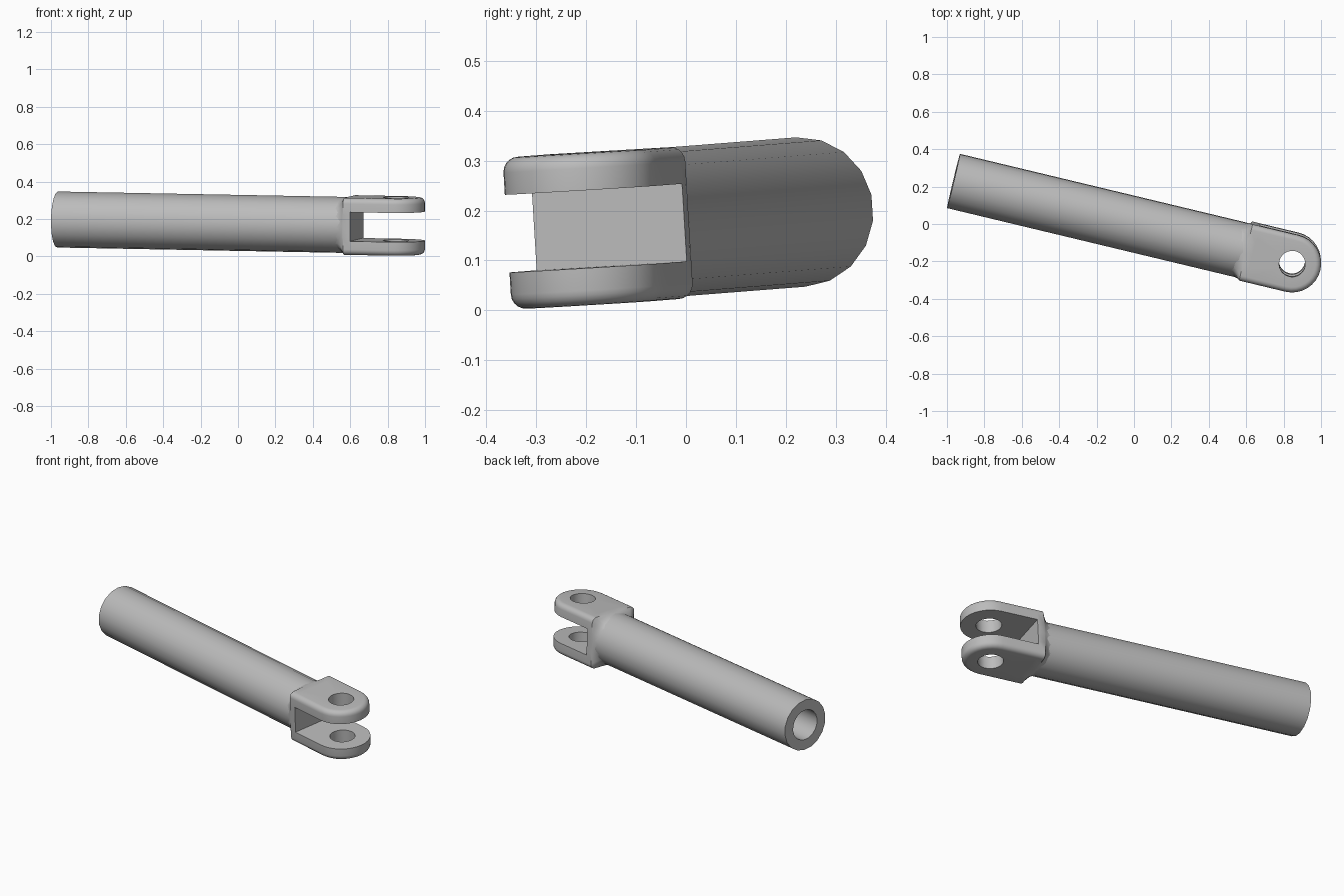
import bpy, bmesh
from math import sin, cos, pi
from mathutils import Vector, Matrix

if "Cube" in bpy.data.objects:
    bpy.data.objects.remove(bpy.data.objects["Cube"])

# Brushed grey metal used everywhere
grey = bpy.data.materials.new("grey_metal")
grey.use_nodes = True
colour = (0.5, 0.5, 0.5, 1)
grey.diffuse_color = colour
grey.node_tree.nodes["Principled BSDF"].inputs["Base Color"].default_value = colour

# Tilted working frame: origin at the pin centre, x along the rod, z through the pin
pin = Vector((0.845, -0.204, 0.163))
rod_end = Vector((-0.965, 0.23, 0.197))
along = (pin - rod_end).normalized()
up = Vector((0.004, -0.06, 1))
up = (up - along * up.dot(along)).normalized()
side = up.cross(along)
FRAME = Matrix.Translation(pin) @ Matrix((along, side, up)).transposed().to_4x4()
LENGTH = (pin - rod_end).length

RADIUS, BORE, PIN_HOLE = 0.15, 0.089, 0.07
WIDTH, HEIGHT, EDGE = 0.155, 0.1525, 0.03
SLOT, WALL = 0.078, -0.216


def loft(name, rings, closed=False):
    """Skin a series of equal-sized point rings; cap the ends unless closed."""
    bm = bmesh.new()
    rows = [[bm.verts.new(p) for p in ring] for ring in rings]
    pairs = list(zip(rows, rows[1:]))
    if closed:
        pairs.append((rows[-1], rows[0]))
    else:
        bm.faces.new(rows[0])
        bm.faces.new(rows[-1])
    n = len(rows[0])
    for a, b in pairs:
        for i in range(n):
            j = (i + 1) % n
            bm.faces.new((a[i], a[j], b[j], b[i]))
    bmesh.ops.recalc_face_normals(bm, faces=bm.faces)
    mesh = bpy.data.meshes.new(name)
    bm.to_mesh(mesh)
    bm.free()
    mesh.materials.append(grey)
    obj = bpy.data.objects.new(name, mesh)
    bpy.context.collection.objects.link(obj)
    obj.matrix_world = FRAME
    bpy.ops.object.select_all(action="DESELECT")
    obj.select_set(True)
    bpy.context.view_layer.objects.active = obj
    bpy.ops.object.shade_smooth_by_angle(angle=pi / 6)
    return obj


# Hollow shaft
def circle(x, r, n=18):
    return [(x, r * sin(2 * pi * i / n), r * cos(2 * pi * i / n)) for i in range(n)]


loft("shaft", [circle(WALL - 0.004, RADIUS), circle(-LENGTH, RADIUS),
               circle(-LENGTH, BORE), circle(-LENGTH + 0.6, BORE)])


# Shoulder flaring from the round shaft to the rounded square fork base
def rounded_square():
    corners = []
    for k, (sy, sz) in enumerate([(1, 1), (-1, 1), (-1, -1), (1, -1)]):
        for i in range(6):
            a = (k + i / 5) * pi / 2
            corners.append(Vector((0, sy * (WIDTH - EDGE) + EDGE * cos(a),
                                   sz * (HEIGHT - EDGE) + EDGE * sin(a))))
    points = []
    for i, p in enumerate(corners):
        points.append(p)
        if i % 6 == 5:
            q = corners[(i + 1) % len(corners)]
            points += [p.lerp(q, t / 4) for t in (1, 2, 3)]
    return points


square = rounded_square()
rings = []
for i in range(7):
    t = i / 6
    x = Vector((-0.31 + 0.055 * t, 0, 0))
    rings.append([x + (p.normalized() * 0.147).lerp(p, t * t) for p in square])
rings.append([Vector((WALL, 0, 0)) + p for p in square])
loft("fork_shoulder", rings)


# Fork cheeks with rounded tips, softened outer edges and a pin hole
def outline(r):
    arc = [(r * cos(a), r * sin(a)) for a in (pi * (i / 16 - 0.5) for i in range(17))]
    straight = [(WALL * i / 4, r) for i in range(1, 5)]
    back = [(WALL, r * i / 3) for i in (2, 1, 0, -1, -2)]
    return arc + straight + back + [(x, -y) for x, y in reversed(straight)]


def cheek(name, sign):
    def ring(points, z):
        return [(x, y, sign * z) for x, y in points]

    hole = [Vector(p).normalized() * PIN_HOLE for p in outline(WIDTH)]
    rings = [ring(outline(WIDTH), SLOT)]
    for i in range(6):
        a = i / 5 * pi / 2
        rings.append(ring(outline(WIDTH - EDGE + EDGE * cos(a)),
                          HEIGHT - EDGE + EDGE * sin(a)))
    rings += [ring(hole, HEIGHT), ring(hole, SLOT)]
    loft(name, rings, closed=True)


cheek("upper_fork_cheek", 1)
cheek("lower_fork_cheek", -1)
